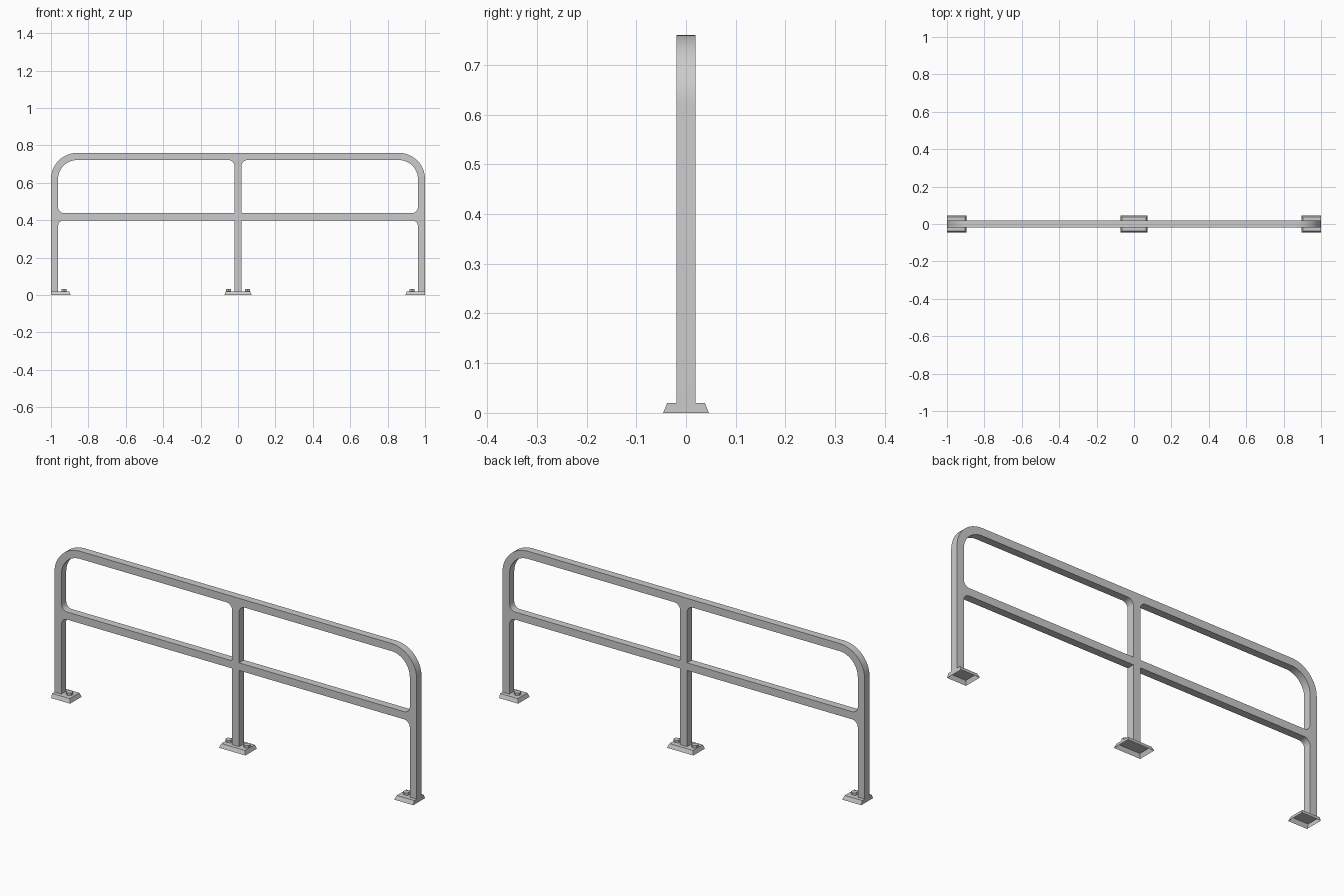
import bpy, bmesh
from math import sin, cos, pi, radians

cube = bpy.data.objects.get("Cube")
if cube:
    bpy.data.objects.remove(cube, do_unlink=True)

STEEL = bpy.data.materials.new("grey steel")
STEEL.use_nodes = True
GREY = (0.6, 0.6, 0.6, 1)
STEEL.diffuse_color = GREY
STEEL.node_tree.nodes["Principled BSDF"].inputs["Base Color"].default_value = GREY

HALF = 0.019          # half the bar width
BAR = 2 * HALF
TOP, PLATE = 0.76, 0.02
RAIL_LOW, RAIL_HIGH = 0.40, 0.438
FILLET = 0.032


def arc(cx, cz, r, a0, a1, n=8):
    """Points of an arc in the xz plane, angles in degrees."""
    angles = [radians(a0 + (a1 - a0) * i / n) for i in range(n + 1)]
    return [(cx + r * cos(a), cz + r * sin(a)) for a in angles]


def finish(bm, name, closed=True):
    if closed:
        bmesh.ops.recalc_face_normals(bm, faces=bm.faces)
    mesh = bpy.data.meshes.new(name)
    bm.to_mesh(mesh)
    bm.free()
    mesh.materials.append(STEEL)
    obj = bpy.data.objects.new(name, mesh)
    bpy.context.collection.objects.link(obj)
    bpy.ops.object.select_all(action='DESELECT')
    obj.select_set(True)
    bpy.context.view_layer.objects.active = obj
    bpy.ops.object.shade_smooth_by_angle(angle=radians(30))
    return obj


def extrude_profile(name, points):
    """Extrude an xz outline to the bar depth along y."""
    bm = bmesh.new()
    face = bm.faces.new([bm.verts.new((x, -HALF, z)) for x, z in points])
    new = bmesh.ops.extrude_face_region(bm, geom=[face])["geom"]
    bmesh.ops.translate(bm, vec=(0, BAR, 0),
                        verts=[v for v in new if isinstance(v, bmesh.types.BMVert)])
    return finish(bm, name)


def mirrored(points):
    return points + [(-x, z) for x, z in reversed(points)]


# Outer hoop: two end posts and the top rail with rounded corners
R = 0.14
outer = mirrored([(-1, PLATE)] + arc(-1 + R, TOP - R, R, 180, 90, 12))
inner = mirrored([(-1 + BAR, PLATE)] + arc(-1 + R, TOP - R, R - BAR, 180, 90, 12))
extrude_profile("outer_hoop", outer + inner[::-1])

# Centre post, flared where it meets the top rail
under = TOP - BAR
extrude_profile("centre_post", mirrored(
    [(-HALF, PLATE)] + arc(-HALF - FILLET, under - FILLET, FILLET, 0, 90)))

# Middle rail halves, flared where they meet the end posts
for side, s in (("left", 1), ("right", -1)):
    end = 1 - BAR
    profile = ([(HALF, RAIL_LOW)]
               + arc(end - FILLET, RAIL_LOW - FILLET, FILLET, 90, 0)
               + arc(end - FILLET, RAIL_HIGH + FILLET, FILLET, 0, -90)
               + [(HALF, RAIL_HIGH)])
    extrude_profile("middle_rail_" + side, [(s * x, z) for x, z in profile])


def base_plate(name, x0, x1, slope0, slope1):
    """Hollow foot, open below, with sloping sides."""
    bm = bmesh.new()
    w, t = 0.046, 0.008
    low = [bm.verts.new((x, y, 0)) for x, y in
           ((x0, -w), (x1, -w), (x1, w), (x0, w))]
    a, b, c = x0 + slope0, x1 - slope1, w - t
    high = [bm.verts.new((x, y, PLATE)) for x, y in
            ((a, -c), (b, -c), (b, c), (a, c))]
    bm.faces.new(high)
    for i in range(4):
        j = (i + 1) % 4
        bm.faces.new((low[i], low[j], high[j], high[i]))
    finish(bm, name, closed=False)


def bolt(name, x):
    bm = bmesh.new()
    bmesh.ops.create_cone(bm, cap_ends=True, segments=6, radius1=0.016,
                          radius2=0.016, depth=0.012)
    bmesh.ops.translate(bm, vec=(x, 0, PLATE + 0.006), verts=bm.verts)
    finish(bm, name)


# Feet and their bolts
base_plate("base_plate_centre", -0.073, 0.073, 0.008, 0.008)
base_plate("base_plate_right", -1, -0.895, 0, 0.008)
base_plate("base_plate_left", 0.895, 1, 0.008, 0)
for side, s in (("left", 1), ("right", -1)):
    bolt("bolt_end_" + side, s * 0.93)
    bolt("bolt_centre_" + side, s * 0.05)
